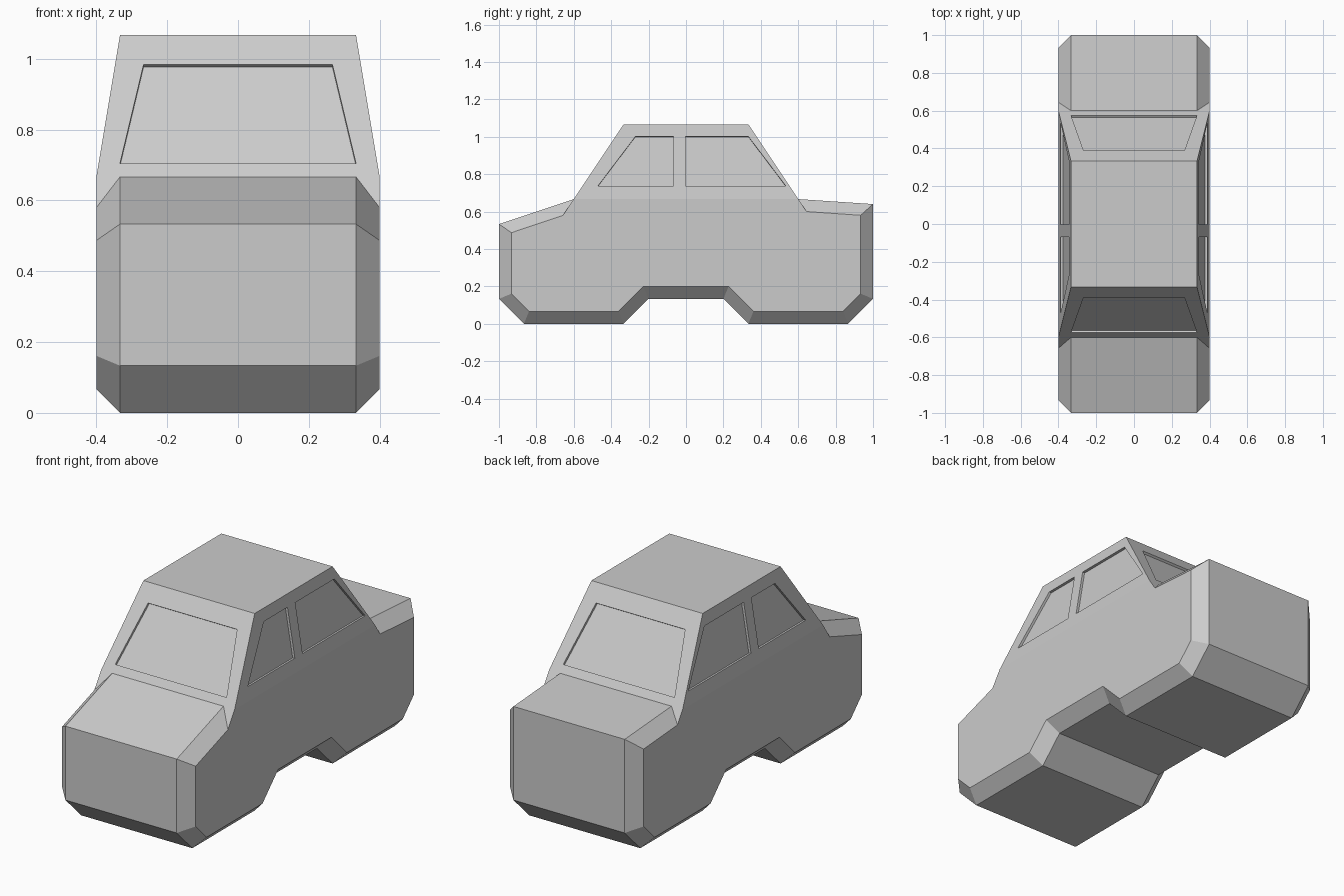
import bpy, bmesh
from math import radians
from mathutils import Vector

if "Cube" in bpy.data.objects:
    bpy.data.objects.remove(bpy.data.objects["Cube"])


def mesh_object(name, bm):
    bmesh.ops.recalc_face_normals(bm, faces=bm.faces)
    mesh = bpy.data.meshes.new(name)
    bm.to_mesh(mesh)
    bm.free()
    obj = bpy.data.objects.new(name, mesh)
    bpy.context.scene.collection.objects.link(obj)
    return obj


def loft(name, loops):
    """Bridge matching closed loops of points and cap both ends."""
    bm = bmesh.new()
    rings = [[bm.verts.new(p) for p in loop] for loop in loops]
    n = len(rings[0])
    for a, b in zip(rings, rings[1:]):
        for i in range(n):
            j = (i + 1) % n
            bm.faces.new((a[i], a[j], b[j], b[i]))
    bm.faces.new(rings[0])
    bm.faces.new(rings[-1])
    # merge the coplanar strips of windscreen and rear screen
    bmesh.ops.dissolve_limit(bm, angle_limit=radians(0.5), verts=bm.verts, edges=bm.edges)
    return mesh_object(name, bm)


# Body: middle profile and smaller side profile, giving chamfered edges (y, z)
middle = [(-1, .5333), (-.6, .6667), (-.3333, 1.0667), (.3333, 1.0667), (.6, .6667),
          (1, .64), (1, .1333), (.8667, 0), (.3333, 0), (.2, .1333),
          (-.2, .1333), (-.3333, 0), (-.8667, 0), (-1, .1333)]
side = [(-.9333, .487), (-.658, .5797), (-.6, .6667), (.6, .6667), (.6445, .6),
        (.9333, .58), (.9333, .161), (.839, .0667), (.361, .0667), (.2277, .2),
        (-.2277, .2), (-.361, .0667), (-.839, .0667), (-.9333, .161)]
sections = [(-.4, side), (-.3333, middle), (.3333, middle), (.4, side)]
body = loft("car_body", [[(x, y, z) for y, z in prof] for x, prof in sections])

# Window recesses: shallow prisms sunk into the sloping cabin faces
DEPTH = .0133
cutters = []


def window(name, outline, normal):
    normal = Vector(normal).normalized()
    pts = [Vector(p) for p in outline]
    cutters.append(loft(name, [[p + normal * .05 for p in pts],
                               [p - normal * DEPTH for p in pts]]))


# Windscreen and rear screen (x, z)
screen = [(-.3333, .705), (.3333, .705), (.2667, .984), (-.2667, .984)]
for label, s in (("windscreen", -1), ("rear_screen", 1)):
    window(label + "_cutter",
           [(x, s * (.6 - (z - .6667) / 1.5), z) for x, z in screen], (0, 1.5 * s, 1))

# Side windows (y, z)
door_windows = {
    "front_window": [(-.47, .738), (-.068, .738), (-.068, 1.002), (-.27, 1.002)],
    "rear_window": [(-.002, .738), (.533, .738), (.333, 1.002), (-.002, 1.002)],
}
for label, outline in door_windows.items():
    for s in (-1, 1):
        window(label + "_cutter",
               [(s * (.4 - (z - .6667) / 6), y, z) for y, z in outline], (6 * s, 0, 1))

# Cut the recesses, then discard the cutters
bpy.context.view_layer.objects.active = body
for cutter in cutters:
    mod = body.modifiers.new("recess", 'BOOLEAN')
    mod.operation = 'DIFFERENCE'
    mod.solver = 'EXACT'
    mod.object = cutter
    bpy.ops.object.modifier_apply(modifier=mod.name)
    bpy.data.objects.remove(cutter)
